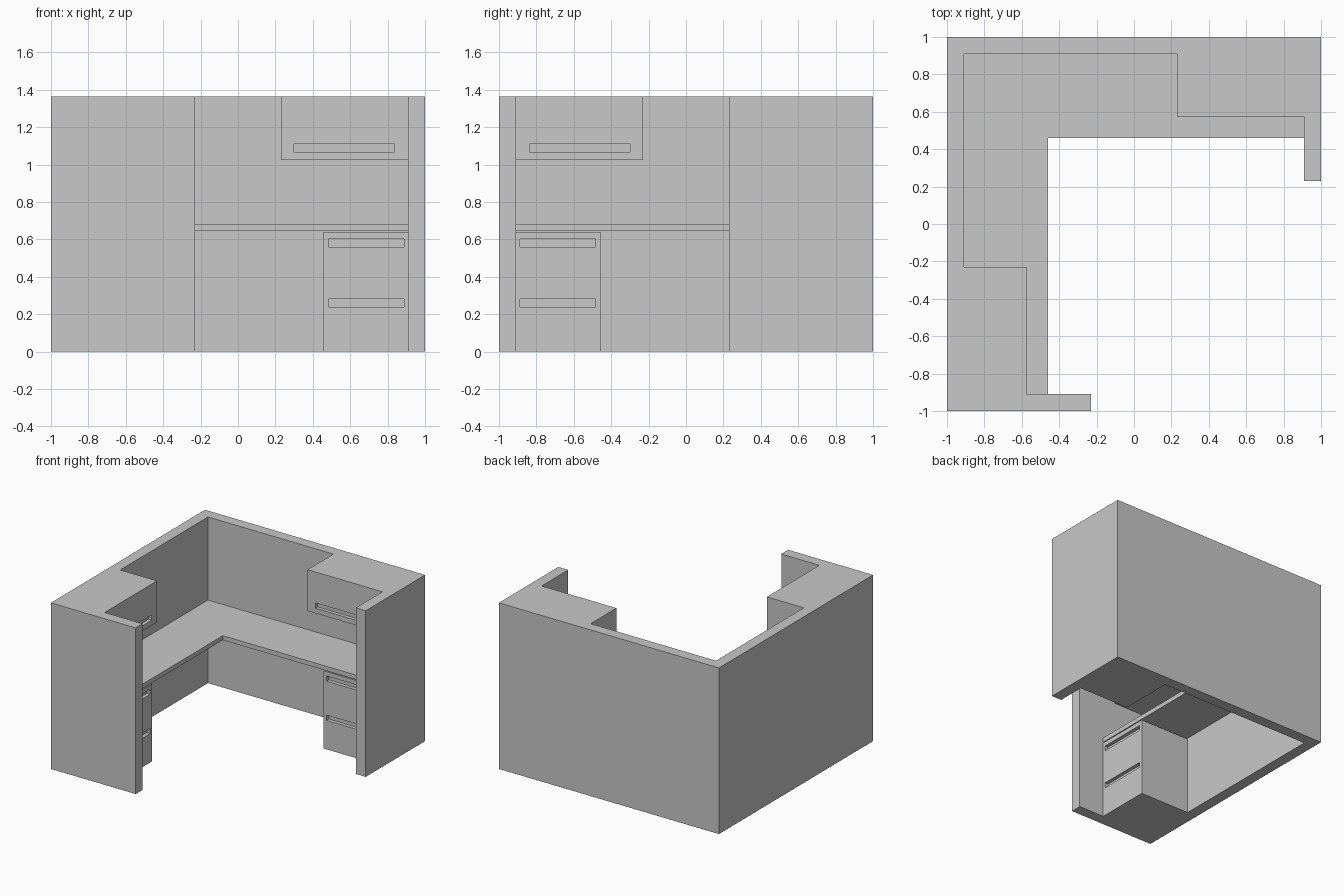
import bpy, bmesh
from mathutils import Matrix, Vector

if "Cube" in bpy.data.objects:
    bpy.data.objects.remove(bpy.data.objects["Cube"], do_unlink=True)

H = 1.365           # wall height
IN = 0.91           # inner face of the walls
DESK = 0.46         # front edge of the desk
SLOT_DEPTH = 0.03

grey = bpy.data.materials.new("light grey")
grey.use_nodes = True
colour = (0.58, 0.58, 0.58, 1)
grey.diffuse_color = colour
grey.node_tree.nodes["Principled BSDF"].inputs["Base Color"].default_value = colour

# Reflection across the diagonal: swaps the back wing with the side wing
FLIP = Matrix(((0, -1, 0, 0), (-1, 0, 0, 0), (0, 0, 1, 0), (0, 0, 0, 1)))


def add_object(name, bm, flip=False):
    if flip:
        bm.transform(FLIP)
    bmesh.ops.recalc_face_normals(bm, faces=bm.faces)
    mesh = bpy.data.meshes.new(name)
    bm.to_mesh(mesh)
    bm.free()
    mesh.materials.append(grey)
    ob = bpy.data.objects.new(name, mesh)
    bpy.context.collection.objects.link(ob)
    return ob


def prism(name, outline, z0, z1):
    """Extrude a plan outline between two heights."""
    bm = bmesh.new()
    face = bm.faces.new([bm.verts.new((x, y, z0)) for x, y in outline])
    new = bmesh.ops.extrude_face_region(bm, geom=[face], use_keep_orig=True)["geom"]
    bmesh.ops.translate(bm, vec=(0, 0, z1 - z0),
                        verts=[v for v in new if isinstance(v, bmesh.types.BMVert)])
    return add_object(name, bm)


def cabinet(name, x, y, z, slot_x, slots_z, flip):
    """Box with recessed finger slots in its front (-y) face."""
    lo, hi = Vector((x[0], y[0], z[0])), Vector((x[1], y[1], z[1]))
    bm = bmesh.new()
    bmesh.ops.create_cube(bm, size=1, matrix=Matrix.Translation((lo + hi) / 2)
                          @ Matrix.Diagonal((*(hi - lo), 1)))
    # Cut the box along the slot borders
    cuts = [((v, 0, 0), (1, 0, 0)) for v in slot_x]
    cuts += [((0, 0, v), (0, 0, 1)) for pair in slots_z for v in pair]
    for co, no in cuts:
        bmesh.ops.bisect_plane(bm, geom=bm.verts[:] + bm.edges[:] + bm.faces[:],
                               plane_co=co, plane_no=no)

    # Push the slot faces inwards
    def in_slot(f):
        c = f.calc_center_median()
        return (abs(c.y - y[0]) < 1e-4 and slot_x[0] < c.x < slot_x[1]
                and any(a < c.z < b for a, b in slots_z))
    for f in [f for f in bm.faces if in_slot(f)]:
        new = bmesh.ops.extrude_discrete_faces(bm, faces=[f])["faces"][0]
        bmesh.ops.translate(bm, vec=(0, SLOT_DEPTH, 0), verts=new.verts[:])
    bmesh.ops.dissolve_limit(bm, angle_limit=0.01, verts=bm.verts[:], edges=bm.edges[:])
    return add_object(name, bm, flip)


# Partition walls with a short return at each end
prism("partition_walls",
      [(-1, -1), (-0.23, -1), (-0.23, -IN), (-IN, -IN), (-IN, IN),
       (IN, IN), (IN, 0.23), (1, 0.23), (1, 1), (-1, 1)], 0, H)

# L-shaped desk top
prism("desk_top",
      [(-IN, -IN), (-DESK, -IN), (-DESK, DESK), (IN, DESK), (IN, IN), (-IN, IN)],
      0.645, 0.682)

# Drawer pedestal and overhead cabinet on each wing
for side, flip in (("back", False), ("side", True)):
    cabinet(side + "_drawer_pedestal", (0.457, IN), (DESK, IN), (0, 0.638),
            (0.483, 0.888), [(0.238, 0.281), (0.56, 0.602)], flip)
    cabinet(side + "_overhead_cabinet", (0.23, IN), (0.575, IN), (1.025, H),
            (0.30, 0.836), [(1.067, 1.11)], flip)
